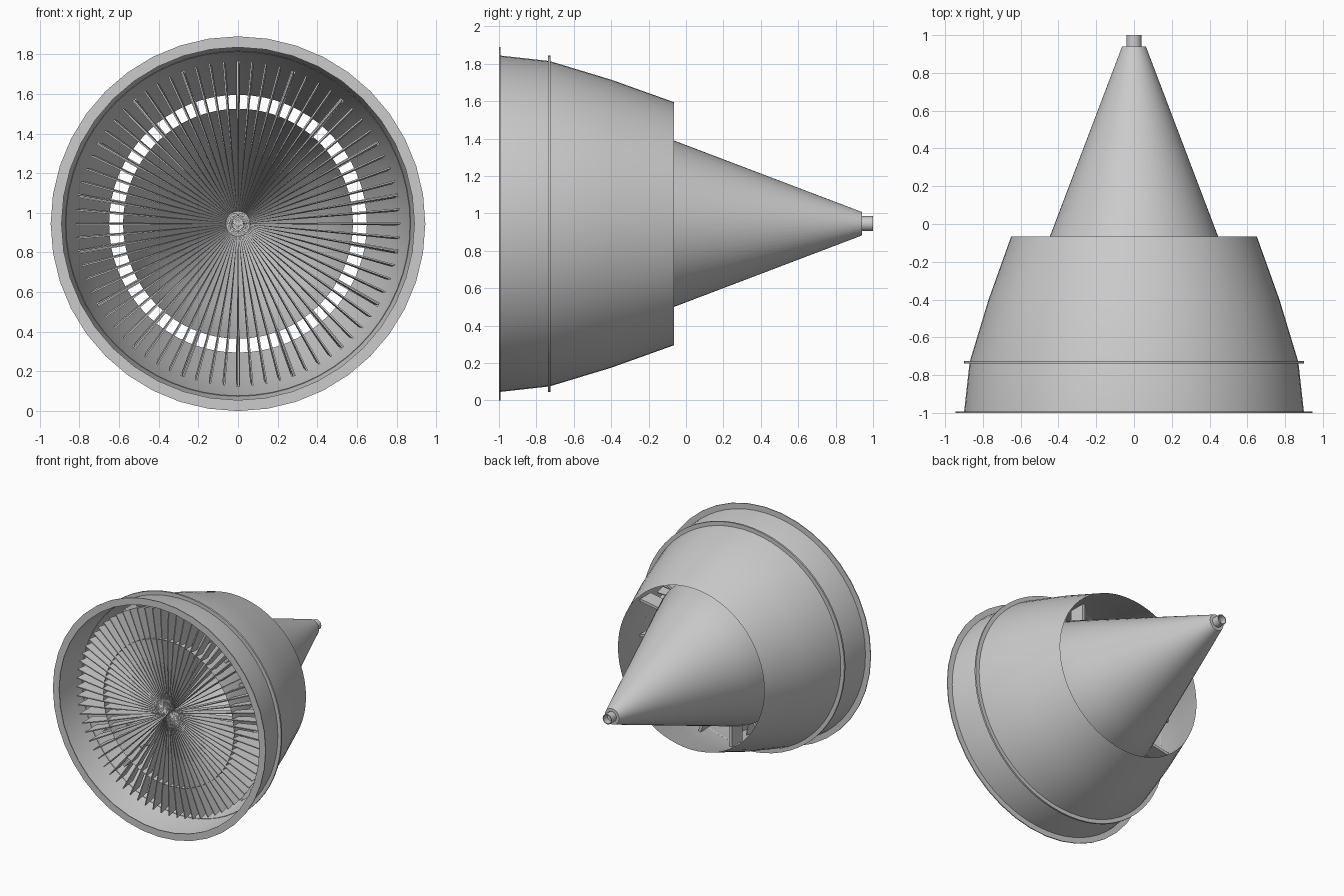
import bpy, bmesh
from math import sin, cos, pi, radians
from mathutils import Matrix, Vector

if "Cube" in bpy.data.objects:
    bpy.data.objects.remove(bpy.data.objects["Cube"])

CZ = 0.945  # height of the engine axis


def finish(name, bm, smooth=True):
    bmesh.ops.recalc_face_normals(bm, faces=bm.faces)
    me = bpy.data.meshes.new(name)
    bm.to_mesh(me)
    bm.free()
    ob = bpy.data.objects.new(name, me)
    ob.location = (0, 0, CZ)
    bpy.context.collection.objects.link(ob)
    if smooth:
        bpy.context.view_layer.objects.active = ob
        ob.select_set(True)
        bpy.ops.object.shade_smooth_by_angle(angle=radians(30))
        ob.select_set(False)
    return ob


def lathe(name, profile, sides=64, closed=True):
    """Spin (radius, y) points round the y axis."""
    bm = bmesh.new()
    rings = [[bm.verts.new((r * cos(2 * pi * i / sides), y, r * sin(2 * pi * i / sides)))
              for i in range(sides)] for r, y in profile]
    n = len(rings)
    for k in range(n if closed else n - 1):
        a, b = rings[k], rings[(k + 1) % n]
        for i in range(sides):
            j = (i + 1) % sides
            bm.faces.new((a[i], a[j], b[j], b[i]))
    return finish(name, bm)


def radial_plates(name, outline, thick, count, twist=0):
    """Repeat a thin plate, drawn as (radius, y) points, around the axis."""
    bm = bmesh.new()
    mid = sum(y for r, y in outline) / len(outline)
    for k in range(count):
        spin = Matrix.Rotation(2 * pi * k / count, 3, 'Y')
        sides = []
        for s in (-1, 1):
            vs = []
            for r, y in outline:
                x = (s * thick / 2 + (y - mid) * twist) * min(1, r / 0.5)
                vs.append(bm.verts.new(spin @ Vector((x, y, r))))
            sides.append(vs)
        a, b = sides
        bm.faces.new(a)
        bm.faces.new(b[::-1])
        for i in range(len(a)):
            j = (i + 1) % len(a)
            bm.faces.new((a[i], b[i], b[j], a[j]))
    return finish(name, bm, False)


# outer housing, a thin sheet
lathe("housing", [(0.90, -1.0), (0.87, -0.73), (0.77, -0.40), (0.65, -0.065)], closed=False)

# front flange and mid band
lathe("front_flange", [(0.89, -1.0), (0.945, -1.0), (0.945, -0.993), (0.89, -0.993)], 40)
lathe("mid_band", [(0.868, -0.738), (0.90, -0.738), (0.90, -0.724), (0.868, -0.724)], 64)

# hollow inner core running into the exhaust cone
lathe("core_cone", [(0.58, -0.88), (0.58, -0.42), (0.445, -0.065), (0.063, 0.94), (0.04, 0.94)],
      closed=False)

# tail pipe with an inner cap
lathe("tail_pipe", [(0.04, 0.93), (0.04, 1.0), (0.034, 1.0), (0.034, 0.95), (0.001, 0.95)], 24,
      closed=False)

# fan blades, widening toward the tips
radial_plates("fan_blades", [(0.01, -0.88), (0.58, -0.89), (0.82, -0.88), (0.80, -0.76),
                             (0.58, -0.81), (0.01, -0.83)], 0.008, 72, 0.06)

# struts between core and housing
radial_plates("guide_struts", [(0.57, -0.70), (0.82, -0.70), (0.82, -0.57), (0.57, -0.57)], 0.022, 18)
